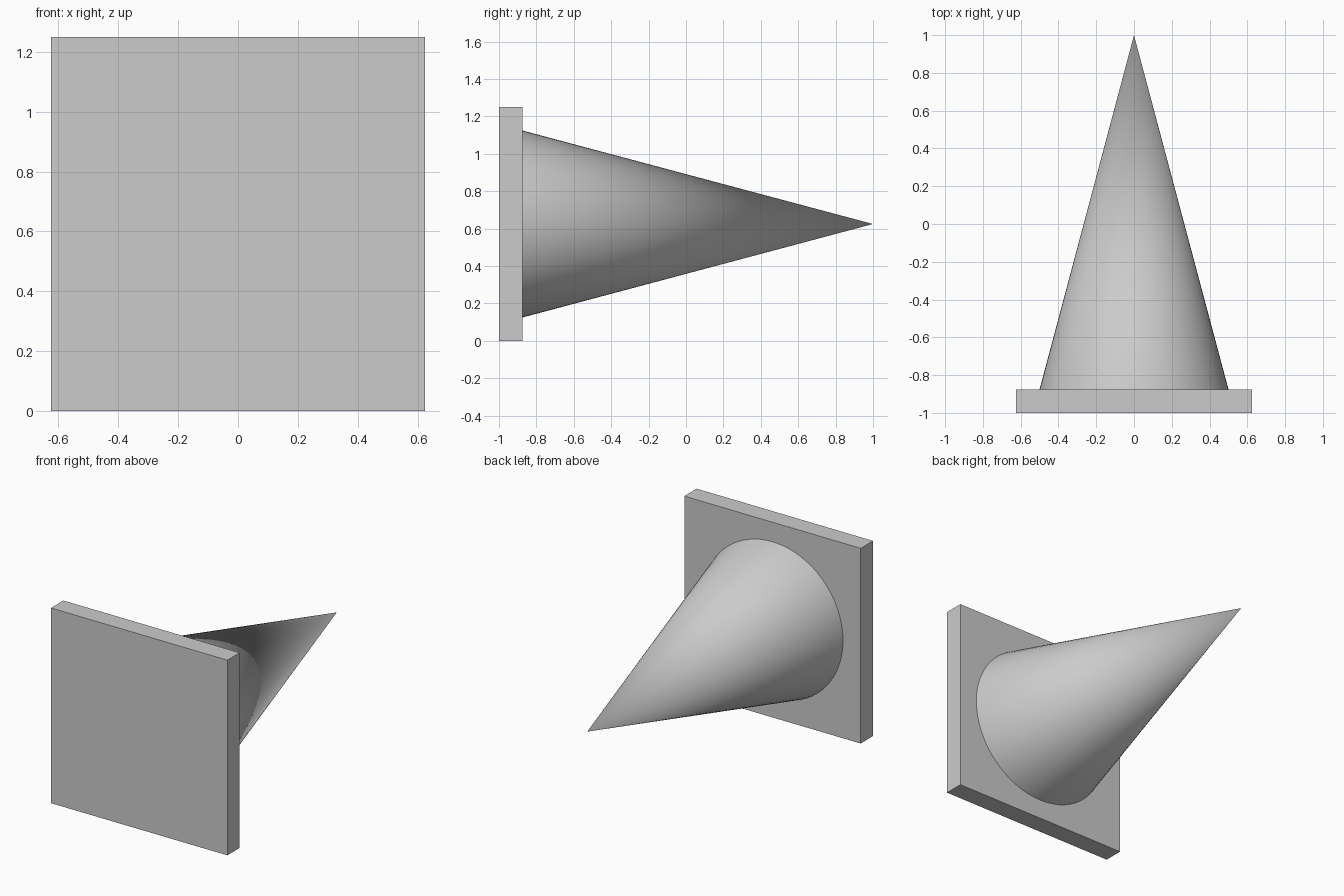
import bpy
import math

cube = bpy.data.objects.get("Cube")
if cube:
    bpy.data.objects.remove(cube, do_unlink=True)

PLATE_SIDE = 1.25
PLATE_DEPTH = 0.125
CONE_RADIUS = 0.5
CONE_LENGTH = 2 - PLATE_DEPTH
MID_Z = PLATE_SIDE / 2

# Single grey material
grey = bpy.data.materials.new("plain_grey")
grey.use_nodes = True
colour = (0.6, 0.6, 0.6, 1)
grey.diffuse_color = colour
grey.node_tree.nodes["Principled BSDF"].inputs["Base Color"].default_value = colour


def finish(name):
    obj = bpy.context.object
    obj.name = obj.data.name = name
    obj.data.materials.append(grey)
    bpy.ops.object.transform_apply(location=False, rotation=True, scale=True)
    return obj


# Square base plate standing upright at the front
bpy.ops.mesh.primitive_cube_add(size=1, location=(0, -1 + PLATE_DEPTH / 2, MID_Z))
bpy.context.object.scale = (PLATE_SIDE, PLATE_DEPTH, PLATE_SIDE)
finish("base_plate")

# Cone pointing backwards from the plate
bpy.ops.mesh.primitive_cone_add(
    vertices=64, radius1=CONE_RADIUS, radius2=0, depth=CONE_LENGTH,
    location=(0, 1 - CONE_LENGTH / 2, MID_Z), rotation=(-math.pi / 2, 0, 0))
finish("cone")
bpy.ops.object.shade_smooth_by_angle(angle=math.radians(30))
